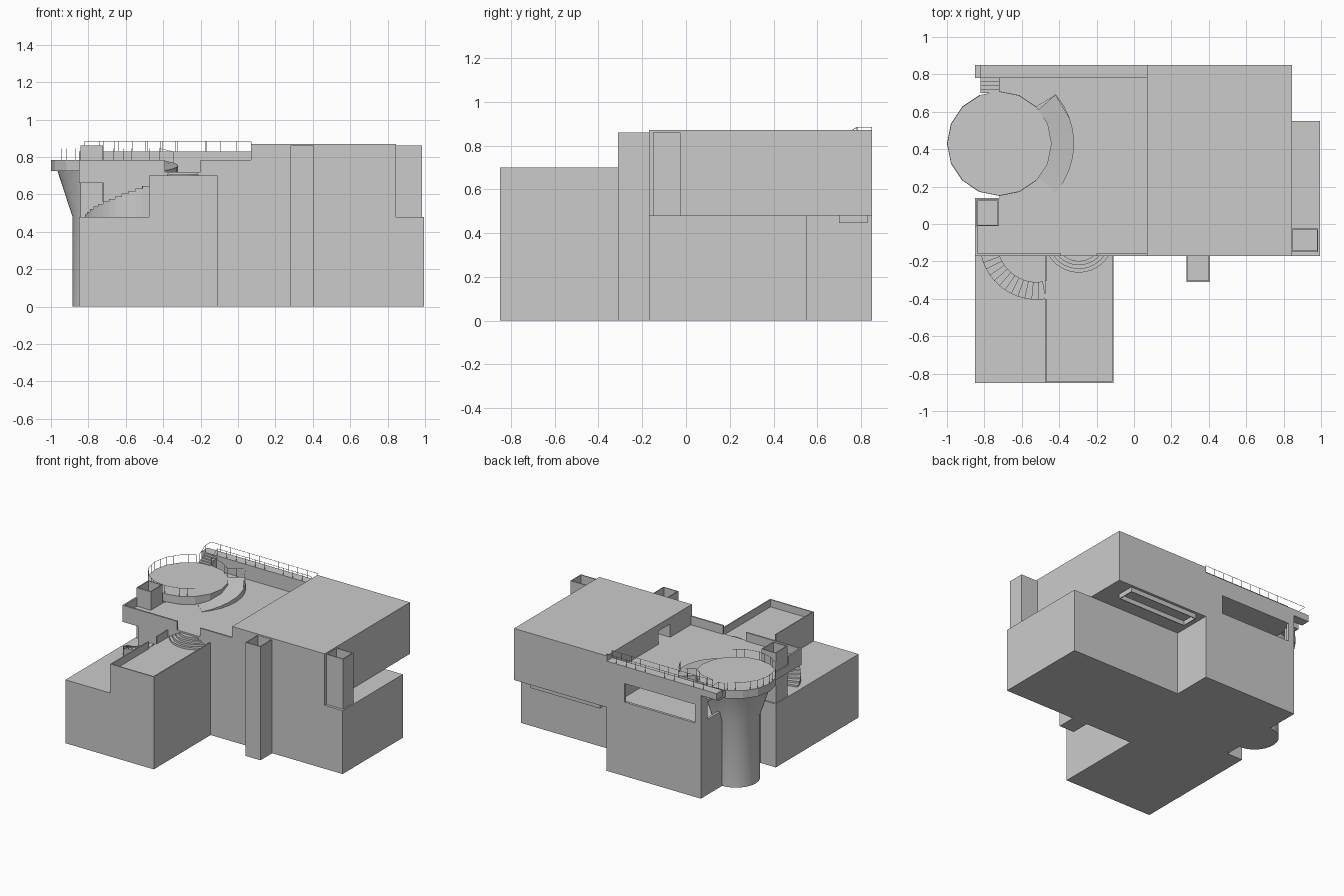
import bpy, bmesh
from math import sin, cos, radians, sqrt, asin, degrees
from mathutils import Vector

if "Cube" in bpy.data.objects:
    bpy.data.objects.remove(bpy.data.objects["Cube"])


def finish(name, bm):
    bmesh.ops.recalc_face_normals(bm, faces=bm.faces)
    me = bpy.data.meshes.new(name)
    bm.to_mesh(me)
    bm.free()
    ob = bpy.data.objects.new(name, me)
    bpy.context.collection.objects.link(ob)
    return ob


def add_prism(bm, pts, z0, z1):
    f = bm.faces.new([bm.verts.new((x, y, z0)) for x, y in pts])
    r = bmesh.ops.extrude_face_region(bm, geom=[f])
    for v in r['geom']:
        if isinstance(v, bmesh.types.BMVert):
            v.co.z = z1


def rect(x0, x1, y0, y1):
    return [(x0, y0), (x1, y0), (x1, y1), (x0, y1)]


def prism(name, pts, z0, z1):
    bm = bmesh.new()
    add_prism(bm, pts, z0, z1)
    return finish(name, bm)


def box(name, x0, x1, y0, y1, z0, z1):
    return prism(name, rect(x0, x1, y0, y1), z0, z1)


def basin(name, x0, x1, y0, y1, z0, z1, wall, depth, side=1):
    """Box with a recess sunk into its top (side=1) or bottom (side=-1)."""
    bm = bmesh.new()
    add_prism(bm, rect(x0, x1, y0, y1), z0, z1)
    bmesh.ops.recalc_face_normals(bm, faces=bm.faces)
    f = max(bm.faces, key=lambda q: q.calc_center_median().z * side)
    bmesh.ops.inset_region(bm, faces=[f], thickness=wall)
    f = bmesh.ops.extrude_discrete_faces(bm, faces=[f])['faces'][0]
    for v in f.verts:
        v.co.z -= depth * side
    return finish(name, bm)


def cut(ob, *b):
    c = box("cutter", *b)
    c.hide_render = True
    m = ob.modifiers.new("cut", 'BOOLEAN')
    m.operation, m.solver, m.object = 'DIFFERENCE', 'EXACT', c
    bpy.context.view_layer.objects.active = ob
    bpy.ops.object.modifier_apply(modifier=m.name)
    bpy.data.objects.remove(c)


def arc(cx, cy, r, a0, a1, n):
    return [(cx + r * cos(radians(a0 + (a1 - a0) * i / n)),
             cy + r * sin(radians(a0 + (a1 - a0) * i / n))) for i in range(n + 1)]


def railing(name, path, h, step=0.07, t=0.002):
    """Thin top rail along a 3D path with evenly spaced posts."""
    bm = bmesh.new()

    def bar(a, b):
        a, b = Vector(a), Vector(b)
        d = b - a
        r = bmesh.ops.create_cube(bm, size=1)['verts']
        q = d.to_track_quat('Z', 'Y')
        for v in r:
            v.co = (a + b) / 2 + q @ Vector((v.co.x * t, v.co.y * t, v.co.z * d.length))
    up = Vector((0, 0, h))
    for a, b in zip(path, path[1:]):
        a, b = Vector(a), Vector(b)
        bar(a + up, b + up)
        n = max(1, round((b - a).length / step))
        for i in range(n + 1):
            p = a.lerp(b, i / n)
            bar(p, p + up)
    return finish(name, bm)


# Ground storey, including the front wing and the right extension
prism("lower_storey", [(-.85, -.85), (-.11, -.85), (-.11, -.17), (.995, -.17), (.995, .55),
                       (.07, .55), (.07, .85), (-.72, .85), (-.72, .14), (-.85, .14)], 0, .48)

# Closed upper storey overhanging at the back, with a doorway to the terrace
upper = box("upper_storey", .07, .845, -.17, .85, .48, .87)
cut(upper, .0, .2, .09, .23, .72, .82)
basin("overhang_skylight_frame", .14, .72, .70, .83, .445, .482, .008, .034, -1)

# Terrace storey: hollow room with back and side windows
room = box("terrace_storey", -.72, .07, -.17, .85, .48, .72)
cut(room, -.70, .05, .1, .83, .49, .70)
cut(room, -.67, -.08, .8, .9, .56, .70)
cut(room, -.8, -.69, .62, .77, .57, .70)
box("corner_overhang", -.85, -.72, -.17, .14, .66, .72)

# Terrace parapets, leaving a gap for the rounded steps
box("parapet_front_left", -.85, -.39, -.17, -.158, .72, .785)
box("parapet_front_right", -.20, .07, -.17, -.158, .72, .785)
box("parapet_left", -.85, -.838, -.158, -.01, .72, .785)

# Raised back walkway
box("walkway_wall", -.72, .07, .78, .85, .72, .83)
box("walkway_end", -.85, -.72, .78, .85, .78, .83)

# Hollow shafts
basin("left_shaft", -.843, -.722, -.012, .13, .48, .86, .01, .12)
basin("front_shaft", .28, .405, -.31, -.165, 0, .86, .01, .1)
basin("right_shaft", .84, .985, -.15, -.025, .48, .86, .01, .1)

# Wing roof terrace with an opening for the curved stair
wing = basin("wing_terrace", -.475, -.11, -.85, -.16, .48, .70, .012, .055)
cut(wing, -.5, -.455, -.40, -.305, .645, .75)

# Rounded steps from terrace down to wing
bm = bmesh.new()
for i, depth in enumerate((.09, .07, .05, .03)):
    r, cy = .097 + depth, -.073
    a = degrees(asin(.096 / r))
    add_prism(bm, arc(-.295, cy, r, 180 + a, 360 - a, 12), .64, .66 + i * .016)
finish("rounded_steps", bm)

# Curved stair from wing down to lower roof
bm = bmesh.new()
n = 12
for i in range(n):
    a0, a1 = 193 + 86 * i / n, 193 + 86 * (i + 1) / n
    add_prism(bm, arc(-.52, -.10, .305, a0, a1, 1) + arc(-.52, -.10, .21, a1, a0, 1),
              .48, .493 + .152 * i / (n - 1))
finish("curved_stair", bm)

# Round tower: smooth flared shaft and sixteen-sided deck
CX, CY = -.72, .43
bm = bmesh.new()
profile, seg = [(.165, 0), (.165, .48), (.245, .725)], 48
rings = [[bm.verts.new((x, y, z)) for x, y in arc(CX, CY, r, 0, 360, seg)[:-1]] for r, z in profile]
for lo, hi in zip(rings, rings[1:]):
    for i in range(seg):
        j = (i + 1) % seg
        bm.faces.new((lo[i], lo[j], hi[j], hi[i]))
bm.faces.new(rings[0])
bm.faces.new(rings[-1])
tower = finish("tower_shaft", bm)
bpy.ops.object.select_all(action='DESELECT')
tower.select_set(True)
bpy.context.view_layer.objects.active = tower
bpy.ops.object.shade_smooth_by_angle(angle=radians(40))
prism("tower_deck", arc(CX, CY, .28, 0, 360, 16)[:-1], .725, .785)

# Ramp curling round the deck down to the terrace
bm = bmesh.new()
n = 8
sections = []
for i in range(n + 1):
    a = radians(41 - 82 * i / n)
    z = .785 - .063 * i / n
    sections.append([bm.verts.new((CX + r * cos(a), CY + r * sin(a), h))
                     for r, h in ((.265, z), (.40, z), (.40, max(.71, z - .045)), (.265, max(.71, z - .045)))])
for s, t in zip(sections, sections[1:]):
    for k in range(4):
        bm.faces.new((s[k], s[(k + 1) % 4], t[(k + 1) % 4], t[k]))
bm.faces.new(sections[0])
bm.faces.new(sections[-1])
finish("deck_ramp", bm)

# Small steps from walkway to deck
bm = bmesh.new()
for i in range(4):
    y = .70 + .02 * i
    add_prism(bm, rect(-.82, -.72, y, y + .02), .74, .79 + .01 * i)
finish("walkway_steps", bm)

# Railings
railing("deck_railing", [(x, y, .785) for x, y in arc(CX, CY, .277, 112.5, 315, 9)], .06, .055)
railing("deck_back_railing", [(x, y, .785) for x, y in arc(CX, CY, .277, 90, 45, 2)]
        + [(CX + .397 * cos(radians(a)), CY + .397 * sin(radians(a)), .785 - .063 * (41 - a) / 82)
           for a in (41, 20)], .06, .055)
railing("walkway_railing", [(.07, .848, .83), (-.82, .848, .83), (-.82, .78, .83), (-.82, .71, .79)], .053, .08)
railing("walkway_inner_railing", [(.07, .782, .83), (-.72, .782, .83), (-.72, .71, .79)], .053, .08)
